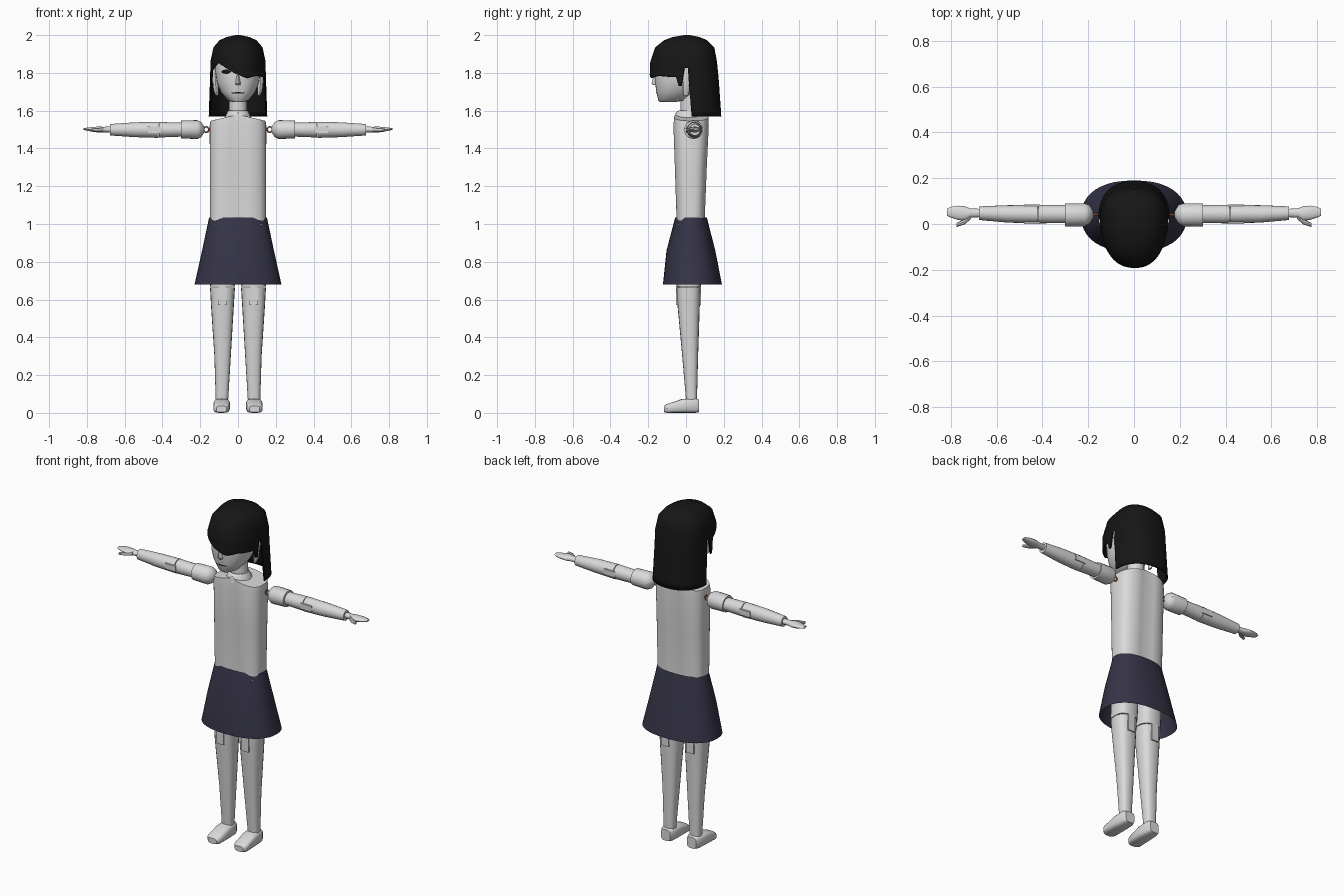
import bpy, bmesh, math
from mathutils import Vector
from mathutils.bvhtree import BVHTree

if "Cube" in bpy.data.objects:
    bpy.data.objects.remove(bpy.data.objects["Cube"])


def material(name, rgb):
    m = bpy.data.materials.new(name)
    m.diffuse_color = (*rgb, 1)
    m.use_nodes = True
    m.node_tree.nodes["Principled BSDF"].inputs["Base Color"].default_value = m.diffuse_color
    return m


GREY = material("light_grey", (0.7, 0.7, 0.7))
BLACK = material("hair_black", (0.008, 0.008, 0.008))
NAVY = material("dark_navy", (0.036, 0.034, 0.062))
COPPER = material("copper", (0.5, 0.16, 0.07))


def finish(name, bm, mat, mirror=False, angle=40):
    bmesh.ops.recalc_face_normals(bm, faces=bm.faces)
    me = bpy.data.meshes.new(name)
    bm.to_mesh(me)
    bm.free()
    me.materials.append(mat)
    ob = bpy.data.objects.new(name, me)
    bpy.context.collection.objects.link(ob)
    bpy.ops.object.select_all(action='DESELECT')
    ob.select_set(True)
    bpy.context.view_layer.objects.active = ob
    bpy.ops.object.shade_smooth_by_angle(angle=math.radians(angle))
    if mirror:
        ob.modifiers.new("mirror", 'MIRROR').use_mirror_merge = False
    return ob


def spow(v, p):
    return math.copysign(abs(v) ** (2 / p), v)


def loft(name, secs, mat, axis='Z', n=20, p=2.0, caps=True, mirror=False, tweak=None):
    """Skin superellipse sections (position, a0, a1, b0, b1) along an axis."""
    bm = bmesh.new()
    rings = []
    for t, a0, a1, b0, b1 in secs:
        ring = []
        for i in range(n):
            w = 2 * math.pi * (i + 0.5) / n if n == 4 else 2 * math.pi * i / n
            a = (a0 + a1) / 2 + (a1 - a0) / 2 * spow(math.cos(w), p)
            b = (b0 + b1) / 2 + (b1 - b0) / 2 * spow(math.sin(w), p)
            co = {'X': (t, a, b), 'Y': (a, t, b), 'Z': (a, b, t)}[axis]
            ring.append(bm.verts.new(tweak(Vector(co)) if tweak else co))
        rings.append(ring)
    for r, q in zip(rings, rings[1:]):
        for i in range(n):
            j = (i + 1) % n
            bm.faces.new((r[i], r[j], q[j], q[i]))
    if caps:
        bm.faces.new(rings[0])
        bm.faces.new(rings[-1])
    return finish(name, bm, mat, mirror)


def box(name, x0, x1, y0, y1, z0, z1, mat, mirror=True):
    bm = bmesh.new()
    bmesh.ops.create_cube(bm, size=1)
    for v in bm.verts:
        v.co = ((x0 + x1) / 2 + v.co.x * (x1 - x0), (y0 + y1) / 2 + v.co.y * (y1 - y0),
                (z0 + z1) / 2 + v.co.z * (z1 - z0))
    return finish(name, bm, mat, mirror)


def lerp_table(tab, t):
    """Interpolate rows (key, values...) with rising keys."""
    if t <= tab[0][0]:
        return tab[0][1:]
    for r, q in zip(tab, tab[1:]):
        if t <= q[0]:
            f = (t - r[0]) / (q[0] - r[0])
            return [a + (b - a) * f for a, b in zip(r[1:], q[1:])]
    return tab[-1][1:]


# Torso with sloping shoulders and a shallow crease down front and back
def torso_shape(v):
    v.y += (0.025 - v.y) * 0.13 * math.exp(-(v.x / 0.035) ** 2)
    if v.z > 1.54:
        v.z += 0.035 * (1 - abs(v.x) / 0.15)
    return v


loft("torso", [(0.92, -.15, .15, -.055, .105), (1.03, -.148, .148, -.053, .102),
               (1.3, -.149, .149, -.062, .113), (1.52, -.15, .15, -.07, .124),
               (1.545, -.145, .145, -.066, .122), (1.5451, -.06, .06, -.03, .07)],
     GREY, n=40, p=3, tweak=torso_shape)
loft("collar", [(1.55, -.075, .075, -.06, .09), (1.588, -.06, .06, -.055, .07),
                (1.6, -.052, .052, -.04, .06), (1.58, -.045, .045, -.025, .05)], GREY)
loft("neck", [(1.55, -.048, .048, -.03, .06), (1.70, -.046, .046, -.03, .06)], GREY)

# Head, nose and ears
head = loft("head", [(1.645, -.03, .03, -.138, -.06), (1.655, -.055, .055, -.147, -.0),
                     (1.70, -.092, .092, -.157, .05), (1.75, -.112, .112, -.164, .09),
                     (1.82, -.122, .122, -.168, .13), (1.90, -.115, .115, -.15, .13),
                     (1.96, -.07, .07, -.09, .08)], GREY, n=32, p=2.2)
loft("nose", [(1.735, -.014, .014, -.174, -.14), (1.745, -.014, .014, -.182, -.14),
              (1.80, -.006, .006, -.169, -.14)], GREY, n=8)
loft("ear", [(1.68, .105, .118, -.012, .012), (1.71, .103, .13, -.016, .02),
             (1.79, .105, .138, -.018, .028), (1.825, .108, .13, -.01, .022)],
     GREY, n=12, mirror=True)

# Eyes and mouth: thin strips laid on the face
tree = BVHTree.FromPolygons([v.co for v in head.data.vertices],
                            [tuple(f.vertices) for f in head.data.polygons])


def face_strip(name, x0, x1, zc, h, mirror=False, steps=8):
    bm = bmesh.new()
    prev = None
    for i in range(steps + 1):
        f = i / steps
        x = x0 + (x1 - x0) * f
        hh = h * (0.3 + 0.7 * math.sin(math.pi * f))
        pair = []
        for z in (zc - hh, zc + hh):
            hit = tree.ray_cast(Vector((x, -1, z)), Vector((0, 1, 0)))[0]
            pair.append(bm.verts.new((x, hit.y - 0.003, z)))
        if prev:
            bm.faces.new((prev[0], pair[0], pair[1], prev[1]))
        prev = pair
    return finish(name, bm, BLACK, mirror)


face_strip("eye", .038, .088, 1.806, .012, mirror=True)
face_strip("mouth", -.036, .036, 1.694, .004)

# Hair: a shell of columns whose lower edge changes around the head
HAIR = [(1.57, .155, -.19, .187), (1.77, .147, -.193, .173), (1.86, .146, -.189, .164),
        (1.935, .130, -.163, .150), (1.973, .098, -.116, .112), (1.99, .06, -.07, .07),
        (2.0, .012, -.01, .02)]
FRINGE = [(-.15, 1.80), (-.11, 1.855), (-.07, 1.83), (-.02, 1.80), (.05, 1.772),
          (.10, 1.785), (.15, 1.775)]


def hair_point(w, z):
    rx, yf, yb = lerp_table(HAIR, z)
    mid = 0.03 * min(1, rx / 0.1)
    s = math.sin(w)
    depth = (yb - mid) if s > 0 else (mid - yf)
    return Vector((rx * spow(math.cos(w), 2.3), mid + depth * spow(s, 2.3), z))


def hair_edge(w):
    p = hair_point(w, 1.8)
    if p.y > 0.027:
        return 1.57
    if p.y > -0.018:
        return 1.825
    if p.y > -0.05:
        return 1.73
    return lerp_table(FRINGE, p.x)[0]


bm = bmesh.new()
N, LEVELS = 96, 18
cols = []
for i in range(N):
    w = 2 * math.pi * i / N
    low = hair_edge(w)
    zs = [2.0, 1.99, 1.973, 1.955, 1.935, 1.9, 1.86]
    zs += [1.86 + (low - 1.86) * k / 8 for k in range(1, 9)]
    cols.append([bm.verts.new(hair_point(w, z)) for z in zs])
for i in range(N):
    a, b = cols[i], cols[(i + 1) % N]
    for k in range(len(a) - 1):
        bm.faces.new((a[k], a[k + 1], b[k + 1], b[k]))
bm.faces.new([c[0] for c in cols])
hair = finish("hair", bm, BLACK)
shell = hair.modifiers.new("thickness", 'SOLIDIFY')
shell.thickness = 0.008
shell.offset = -1

# Skirt, open at the hem
loft("skirt", [(1.035, -.153, .153, -.057, .110), (.86, -.19, .19, -.103, .155),
               (.68, -.23, .23, -.122, .19)], NAVY, n=40, p=2.3, caps=False)

# Legs with a knee tongue let into the shin
loft("thigh", [(1.0, .008, .145, -.05, .095), (.668, .015, .148, -.05, .078)],
     GREY, p=2.8, mirror=True)
loft("shin", [(.664, .016, .148, -.05, .076), (.57, .022, .143, -.045, .073),
              (.3, .038, .125, -.02, .064), (.07, .052, .118, 0, .058)],
     GREY, p=2.6, mirror=True)
box("knee_tongue", .06, .105, -.052, .079, .57, .67, GREY)
loft("foot", [(-.117, .06, .115, .004, .036), (-.10, .046, .13, 0, .047),
              (-.02, .042, .13, 0, .074), (.05, .045, .126, 0, .078),
              (.07, .055, .115, .004, .07)], GREY, axis='Y', n=16, p=3.5, mirror=True)

# Arms, held straight out
loft("sleeve", [(.178, .028, .056, 1.485, 1.515), (.195, .0, .084, 1.46, 1.54),
                (.215, -.01, .09, 1.45, 1.55), (.302, -.01, .09, 1.453, 1.547)],
     GREY, axis='X', mirror=True)
loft("upper_arm", [(.29, .004, .083, 1.463, 1.536), (.418, .003, .084, 1.458, 1.54)],
     GREY, axis='X', mirror=True)
loft("forearm", [(.422, .003, .084, 1.456, 1.541), (.55, .006, .082, 1.46, 1.538),
                 (.65, .015, .078, 1.467, 1.531), (.678, .018, .076, 1.469, 1.529)],
     GREY, axis='X', mirror=True)
box("elbow_tongue", .41, .48, .001, .086, 1.483, 1.517, GREY)
loft("hand", [(.67, .03, .066, 1.484, 1.516), (.715, .028, .068, 1.485, 1.515),
              (.74, .014, .078, 1.484, 1.516), (.77, .018, .08, 1.488, 1.514),
              (.80, .028, .075, 1.494, 1.51), (.817, .036, .066, 1.498, 1.508)],
     GREY, axis='X', n=14, mirror=True)
loft("thumb", [(.712, .022, .044, 1.488, 1.512), (.74, -.002, .022, 1.489, 1.509),
               (.775, -.013, .004, 1.49, 1.506)], GREY, axis='X', n=8, mirror=True)

# Shoulder rings
bpy.ops.mesh.primitive_torus_add(major_radius=.014, minor_radius=.004, major_segments=20,
                                 minor_segments=8)
ring = bpy.context.object
ring.name = "shoulder_ring"
for v in ring.data.vertices:
    v.co = (v.co.x + .168, v.co.z + .04, v.co.y + 1.5)
ring.data.flip_normals()
ring.data.materials.append(COPPER)
bpy.ops.object.shade_smooth_by_angle(angle=math.radians(60))
ring.modifiers.new("mirror", 'MIRROR')
